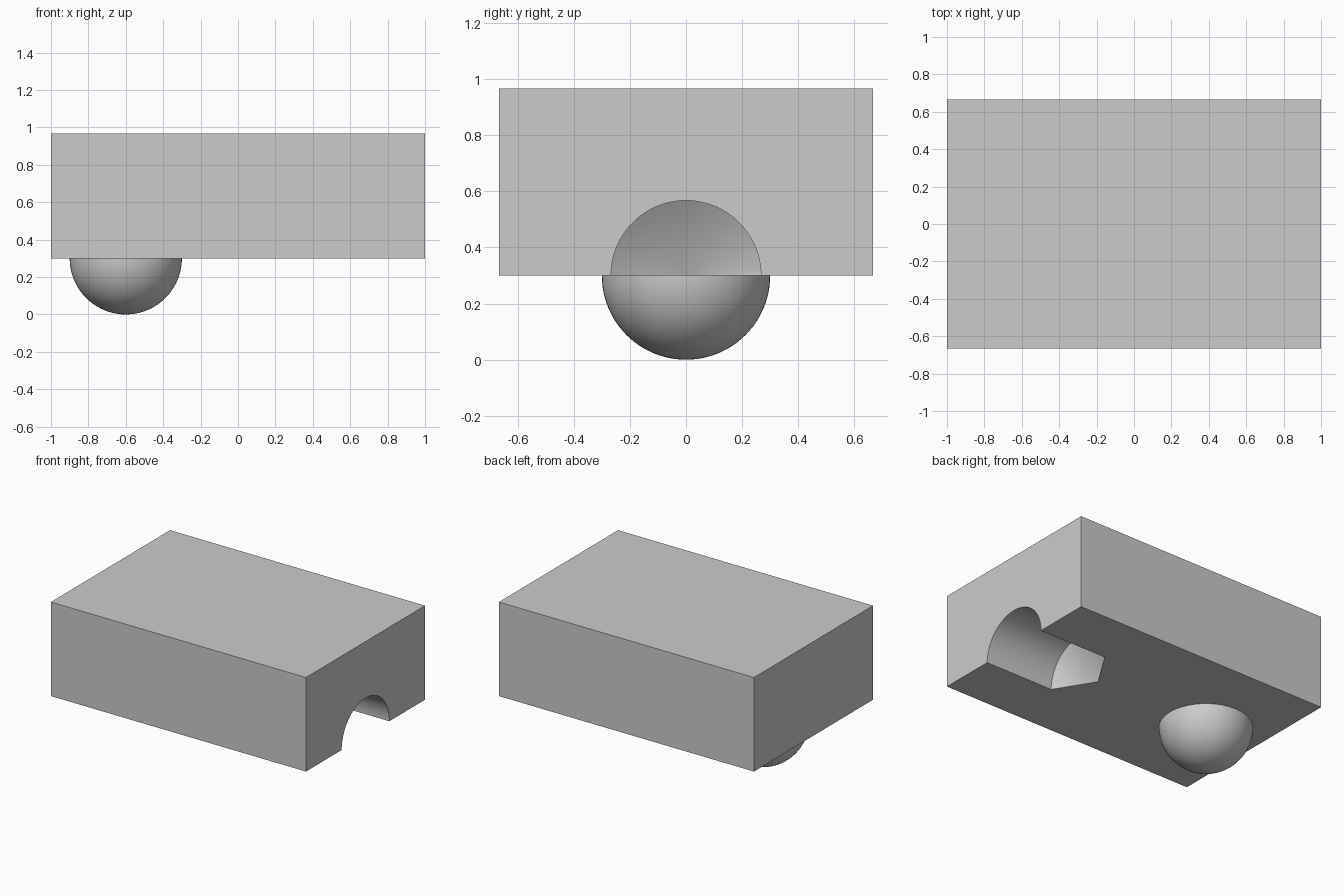
import bpy, bmesh, math
from mathutils import Vector

cube = bpy.data.objects.get("Cube")
if cube:
    bpy.data.objects.remove(cube, do_unlink=True)

LENGTH, WIDTH, HEIGHT = 2.0, 4 / 3, 2 / 3
BASE = 0.3                      # underside of the block
DOME_R, DOME_X = 0.3, -0.6
HOLE_R, HOLE_DEPTH, TIP = 0.267, 0.533, 0.167

grey = bpy.data.materials.new("light_grey")
grey.use_nodes = True
colour = (0.6, 0.6, 0.6, 1)
grey.diffuse_color = colour
grey.node_tree.nodes["Principled BSDF"].inputs["Base Color"].default_value = colour


def add_object(name, bm, location):
    """Turn a bmesh into a named grey object."""
    bmesh.ops.remove_doubles(bm, verts=bm.verts, dist=1e-5)
    bmesh.ops.recalc_face_normals(bm, faces=bm.faces)
    mesh = bpy.data.meshes.new(name)
    bm.to_mesh(mesh)
    bm.free()
    mesh.materials.append(grey)
    obj = bpy.data.objects.new(name, mesh)
    obj.location = location
    bpy.context.collection.objects.link(obj)
    return obj


def lathe(name, profile, axis, location, steps=96):
    """Revolve a profile of points around an axis through the origin."""
    bm = bmesh.new()
    verts = [bm.verts.new(p) for p in profile]
    edges = [bm.edges.new(pair) for pair in zip(verts, verts[1:])]
    bmesh.ops.spin(bm, geom=verts + edges, cent=(0, 0, 0), axis=axis,
                   angle=math.tau, steps=steps, use_merge=True)
    return add_object(name, bm, location)


def select_only(obj):
    bpy.ops.object.select_all(action='DESELECT')
    obj.select_set(True)
    bpy.context.view_layer.objects.active = obj


# Rectangular block
bm = bmesh.new()
bmesh.ops.create_cube(bm, size=1)
bmesh.ops.scale(bm, vec=Vector((LENGTH, WIDTH, HEIGHT)), verts=bm.verts)
block = add_object("block", bm, (0, 0, BASE + HEIGHT / 2))

# Drill-shaped cutter with a conical tip, entering from the +x end
cutter = lathe("drill_cutter",
               [(0.2, 0, 0), (0.2, HOLE_R, 0), (-HOLE_DEPTH, HOLE_R, 0),
                (-HOLE_DEPTH - TIP, 0, 0)],
               (1, 0, 0), (LENGTH / 2, 0, BASE))
cutter.hide_render = True

# Cut the half-round channel, then discard the cutter
cut = block.modifiers.new("channel", 'BOOLEAN')
cut.operation = 'DIFFERENCE'
cut.solver = 'EXACT'
cut.object = cutter
select_only(block)
bpy.ops.object.modifier_apply(modifier=cut.name)
bpy.data.objects.remove(cutter, do_unlink=True)

# Half-sphere under the block
arc = [i / 24 * math.pi / 2 for i in range(25)]
dome = lathe("dome",
             [(DOME_R * math.cos(a), 0, -DOME_R * math.sin(a)) for a in arc],
             (0, 0, 1), (DOME_X, 0, BASE))

for obj in (block, dome):
    select_only(obj)
    bpy.ops.object.shade_smooth_by_angle(angle=math.radians(30))
